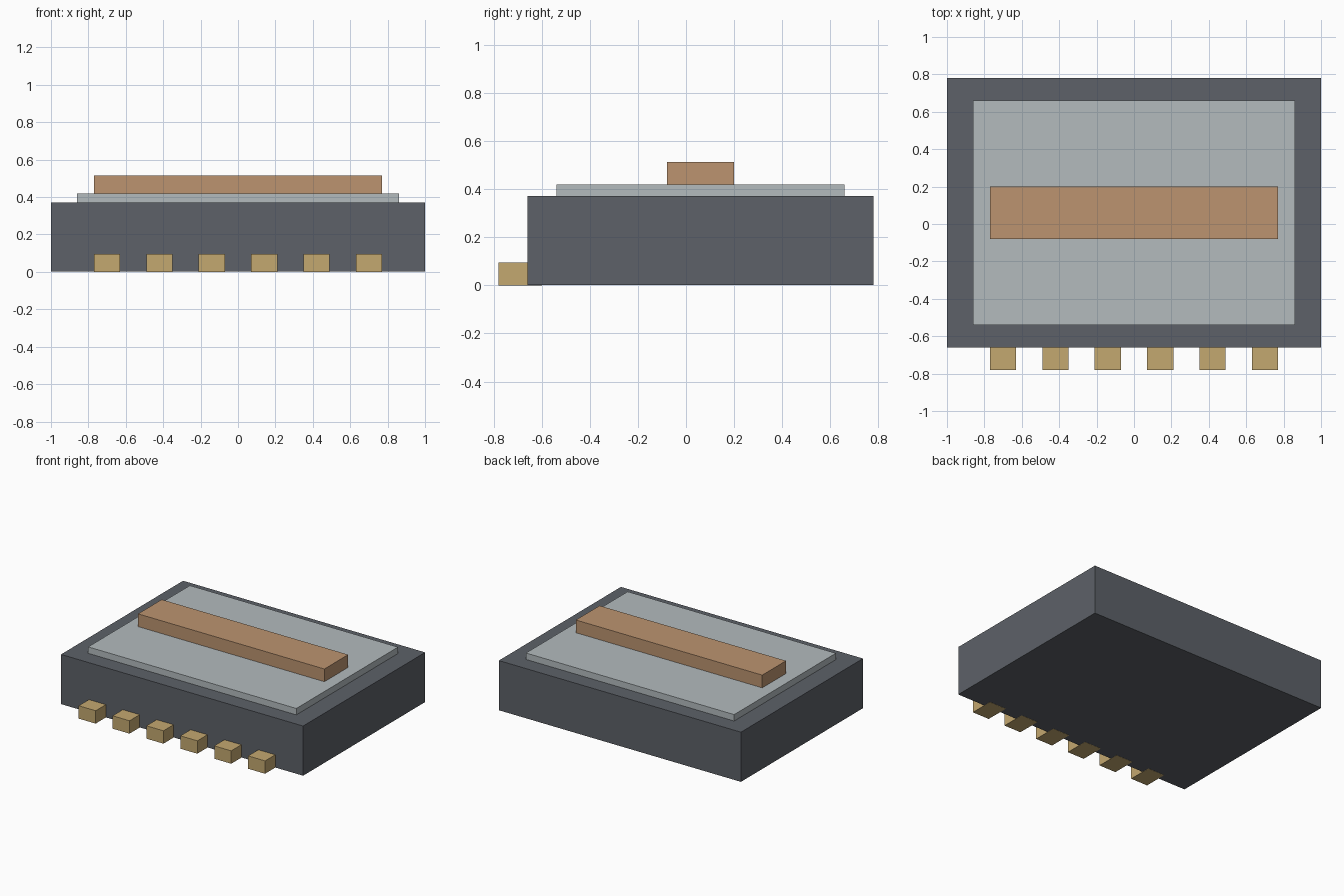
import bpy

cube = bpy.data.objects.get("Cube")
if cube:
    bpy.data.objects.remove(cube, do_unlink=True)


def make_material(name, rgb):
    mat = bpy.data.materials.new(name)
    mat.use_nodes = True
    color = (*rgb, 1.0)
    mat.diffuse_color = color
    mat.node_tree.nodes["Principled BSDF"].inputs["Base Color"].default_value = color
    return mat


def box(name, x, y, z, mat):
    """Box spanning the given (low, high) range on each axis."""
    spans = (x, y, z)
    bpy.ops.mesh.primitive_cube_add(size=1, location=[(a + b) / 2 for a, b in spans])
    obj = bpy.context.object
    obj.name = name
    obj.scale = [b - a for a, b in spans]
    bpy.ops.object.transform_apply(location=False, rotation=False, scale=True)
    obj.data.materials.append(mat)
    return obj


dark_grey = make_material("dark_grey", (0.109, 0.12, 0.138))
light_grey = make_material("light_grey", (0.451, 0.497, 0.515))
copper = make_material("copper", (0.503, 0.296, 0.162))
brass = make_material("brass", (0.552, 0.392, 0.162))

# Stacked housing, cover plate and raised bar
box("body", (-1, 1), (-0.66, 0.78), (0.001, 0.372), dark_grey)
box("cover_plate", (-0.86, 0.86), (-0.54, 0.66), (0.372, 0.42), light_grey)
box("raised_bar", (-0.77, 0.77), (-0.08, 0.2), (0.42, 0.515), copper)

# Row of contact pins, rooted in the front of the body
PIN_COUNT, PIN_STEP, PIN_HALF = 6, 0.28, 0.07
for i in range(PIN_COUNT):
    cx = (i - (PIN_COUNT - 1) / 2) * PIN_STEP
    box(f"contact_pin_{i + 1}", (cx - PIN_HALF, cx + PIN_HALF),
        (-0.78, -0.6), (0, 0.096), brass)
